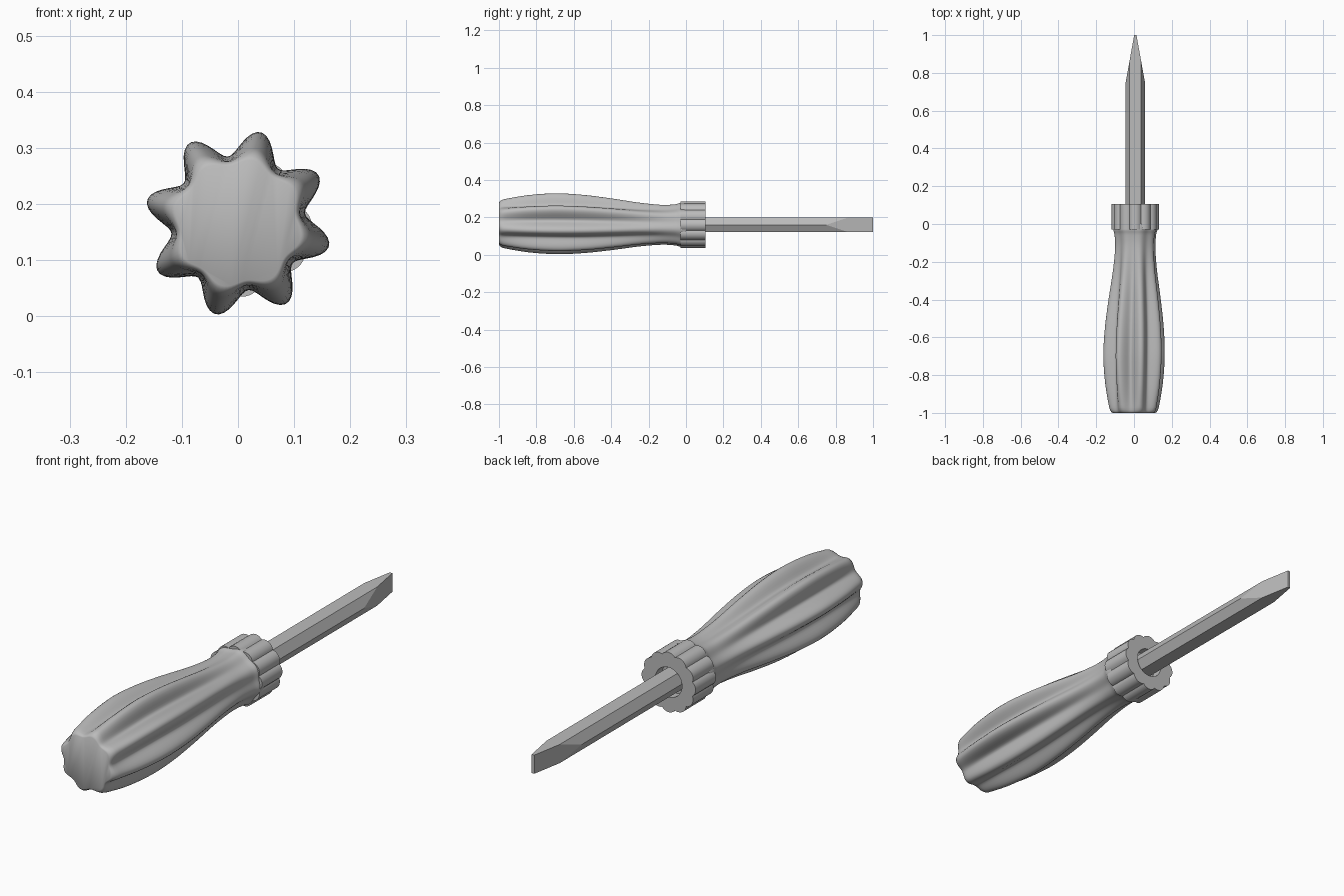
import bpy, bmesh, math
from mathutils import Vector

cube = bpy.data.objects.get("Cube")
if cube:
    bpy.data.objects.remove(cube)

grey = bpy.data.materials.new("plain grey")
grey.use_nodes = True
grey.diffuse_color = (0.5, 0.5, 0.5, 1)
grey.node_tree.nodes["Principled BSDF"].inputs["Base Color"].default_value = (0.5, 0.5, 0.5, 1)


def finish(name, bm, angle=35):
    bmesh.ops.recalc_face_normals(bm, faces=bm.faces)
    mesh = bpy.data.meshes.new(name)
    bm.to_mesh(mesh)
    bm.free()
    mesh.materials.append(grey)
    ob = bpy.data.objects.new(name, mesh)
    bpy.context.collection.objects.link(ob)
    bpy.ops.object.select_all(action='DESELECT')
    ob.select_set(True)
    bpy.context.view_layer.objects.active = ob
    bpy.ops.object.shade_smooth_by_angle(angle=math.radians(angle))
    return ob


def loft(name, sections, angle=35):
    """Skin closed rings of points and cap both ends."""
    bm = bmesh.new()
    rings = [[bm.verts.new(p) for p in s] for s in sections]
    for a, b in zip(rings, rings[1:]):
        n = len(a)
        for i in range(n):
            j = (i + 1) % n
            bm.faces.new((a[i], a[j], b[j], b[i]))
    bm.faces.new(rings[0])
    bm.faces.new(rings[-1])
    return finish(name, bm, angle)


def fluted_ring(y, valley, ridge, count, phase, centre, power=1.0, steps=120):
    ring = []
    for i in range(steps):
        t = math.tau * i / steps
        wave = (0.5 + 0.5 * math.cos(count * (t - phase))) ** power
        r = valley + (ridge - valley) * wave
        ring.append((centre[0] + r * math.cos(t), y, centre[1] + r * math.sin(t)))
    return ring


def smooth_path(keys, steps):
    """Catmull-Rom curve through the key stations."""
    pts = [Vector(k) for k in keys]
    out = []
    for i in range(len(pts) - 1):
        p1, p2 = pts[i], pts[i + 1]
        p0 = pts[max(i - 1, 0)]
        p3 = pts[min(i + 2, len(pts) - 1)]
        for s in range(steps):
            t = s / steps
            out.append(p1 + (p2 - p0) * t / 2
                       + (p0 * 2 - p1 * 5 + p2 * 4 - p3) * t * t / 2
                       + (p1 * 3 - p0 - p2 * 3 + p3) * t ** 3 / 2)
    return out + [pts[-1]]


AXIS = (0.007, 0.16)

# Handle: eight ridges fading into a plain neck (y, valley radius, ridge radius)
end_round = [(-1.0, 0.103, 0.115), (-0.996, 0.108, 0.122), (-0.985, 0.111, 0.13)]
body = [(-0.97, 0.112, 0.135), (-0.85, 0.116, 0.156), (-0.7, 0.12, 0.167),
        (-0.55, 0.118, 0.16), (-0.4, 0.11, 0.142), (-0.25, 0.101, 0.12),
        (-0.13, 0.099, 0.109), (-0.06, 0.104, 0.112), (-0.03, 0.112, 0.119),
        (0.0, 0.112, 0.117)]
sections = []
for y, valley, ridge in end_round + [tuple(v) for v in smooth_path(body, 5)]:
    f = min(max((y + 0.7) / 0.6, 0), 1)
    centre = (AXIS[0] * f, 0.166 + (AXIS[1] - 0.166) * f)
    sections.append(fluted_ring(y, valley, ridge, 8, math.radians(31), centre))
loft("handle", sections, 50)

# Collar: notched ring with a round socket in its front face
collar = [fluted_ring(y, 0.114, 0.125, 12, 0.0, AXIS, 0.4)
          for y in (-0.03, 0.105)]
collar += [fluted_ring(y, 0.062, 0.062, 1, 0.0, AXIS) for y in (0.105, 0.06)]
loft("collar", collar, 30)

# Shaft: six-sided bar whose end is ground to a thin flat blade
bm = bmesh.new()
outline = [(0.051, 0), (0.03, 0.039), (-0.03, 0.039),
           (-0.051, 0), (-0.03, -0.039), (0.03, -0.039)]
rings = [[bm.verts.new((AXIS[0] + x, y, AXIS[1] + z)) for x, z in outline]
         for y in (0.0, 1.0)]
for i in range(6):
    j = (i + 1) % 6
    bm.faces.new((rings[0][i], rings[0][j], rings[1][j], rings[1][i]))
for ring in rings:
    bm.faces.new(ring)
for side in (-1, 1):
    cut = bmesh.ops.bisect_plane(
        bm, geom=bm.verts[:] + bm.edges[:] + bm.faces[:],
        plane_co=(AXIS[0] + side * 0.051, 0.75, 0),
        plane_no=(side * 0.25, 0.045, 0), clear_outer=True)
    edges = [e for e in cut["geom_cut"] if isinstance(e, bmesh.types.BMEdge)]
    bmesh.ops.contextual_create(bm, geom=edges)
finish("shaft", bm, 10)
